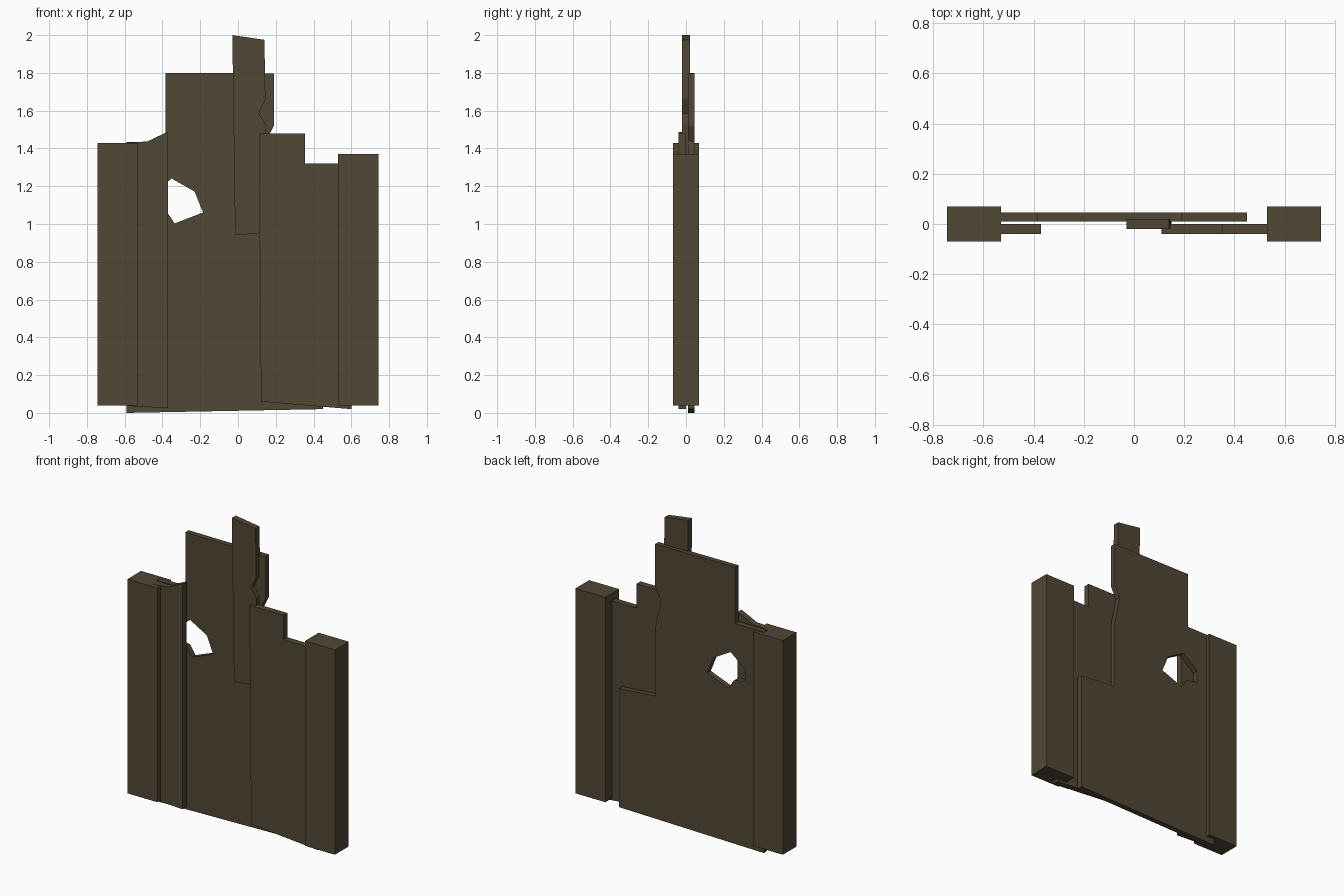
import bpy, bmesh
from mathutils import Matrix

if "Cube" in bpy.data.objects:
    bpy.data.objects.remove(bpy.data.objects["Cube"])

wood = bpy.data.materials.new("dark weathered wood")
wood.diffuse_color = (0.082, 0.063, 0.035, 1)
wood.use_nodes = True
wood.node_tree.nodes["Principled BSDF"].inputs["Base Color"].default_value = wood.diffuse_color


def board(name, y0, y1, outline, hole=None):
    """Flat board: (x, z) outline with an optional hole, extruded from y0 to y1."""
    curve = bpy.data.curves.new(name + "_profile", "CURVE")
    curve.dimensions = "2D"
    curve.fill_mode = "BOTH"
    curve.extrude = (y1 - y0) / 2
    for pts in [outline] + ([hole] if hole else []):
        s = curve.splines.new("POLY")
        s.points.add(len(pts) - 1)
        for p, (x, z) in zip(s.points, pts):
            p.co = (x, z, 0, 1)
        s.use_cyclic_u = True
    helper = bpy.data.objects.new(name + "_profile", curve)
    mesh = bpy.data.meshes.new_from_object(helper)
    bpy.data.objects.remove(helper)
    bpy.data.curves.remove(curve)

    # stand the profile upright and weld it into a closed solid
    bm = bmesh.new()
    bm.from_mesh(mesh)
    bm.transform(Matrix.Translation((0, (y0 + y1) / 2, 0)) @ Matrix.Rotation(1.5707963268, 4, "X"))
    bmesh.ops.remove_doubles(bm, verts=bm.verts, dist=1e-4)
    bmesh.ops.recalc_face_normals(bm, faces=bm.faces)
    for f in bm.faces:
        f.smooth = False
    bm.to_mesh(mesh)
    bm.free()
    mesh.name = name
    mesh.materials.clear()
    mesh.materials.append(wood)
    obj = bpy.data.objects.new(name, mesh)
    bpy.context.collection.objects.link(obj)
    return obj


def rect(x0, x1, z0, z1):
    return [(x0, z0), (x1, z0), (x1, z1), (x0, z1)]


# Thick posts at both ends
board("left_post", -0.07, 0.07, rect(-0.745, -0.53, 0.04, 1.43))
board("right_post", -0.07, 0.07, rect(0.53, 0.745, 0.04, 1.37))

# Large broken back panel with a splintered hole
board("back_panel", 0.01, 0.045,
      [(-0.59, 0.0), (0.45, 0.02), (0.45, 0.79), (0.19, 0.81), (0.19, 1.25),
       (0.15, 1.44), (0.19, 1.52), (0.19, 1.797), (-0.385, 1.80),
       (-0.385, 1.435), (-0.59, 1.435)],
      [(-0.352, 1.241), (-0.23, 1.172), (-0.185, 1.061), (-0.336, 1.003),
       (-0.375, 1.062), (-0.456, 1.08), (-0.456, 1.155)])

# Narrow front plank beside the left post, with a snapped top
board("left_plank", -0.04, 0.0,
      [(-0.59, 0.037), (-0.37, 0.025), (-0.37, 1.488), (-0.39, 1.48),
       (-0.48, 1.437), (-0.59, 1.43)])

# Tall centre plank with a notch in its right edge
board("centre_plank", -0.02, 0.02,
      [(-0.015, 0.94), (0.15, 0.955), (0.145, 1.53), (0.11, 1.585),
       (0.145, 1.66), (0.14, 1.975), (-0.03, 2.0)])

# Wide front plank beside the right post, with a stepped top
board("right_plank", -0.04, 0.0,
      [(0.122, 0.06), (0.60, 0.02), (0.60, 1.32), (0.355, 1.32),
       (0.355, 1.478), (0.11, 1.478)])
